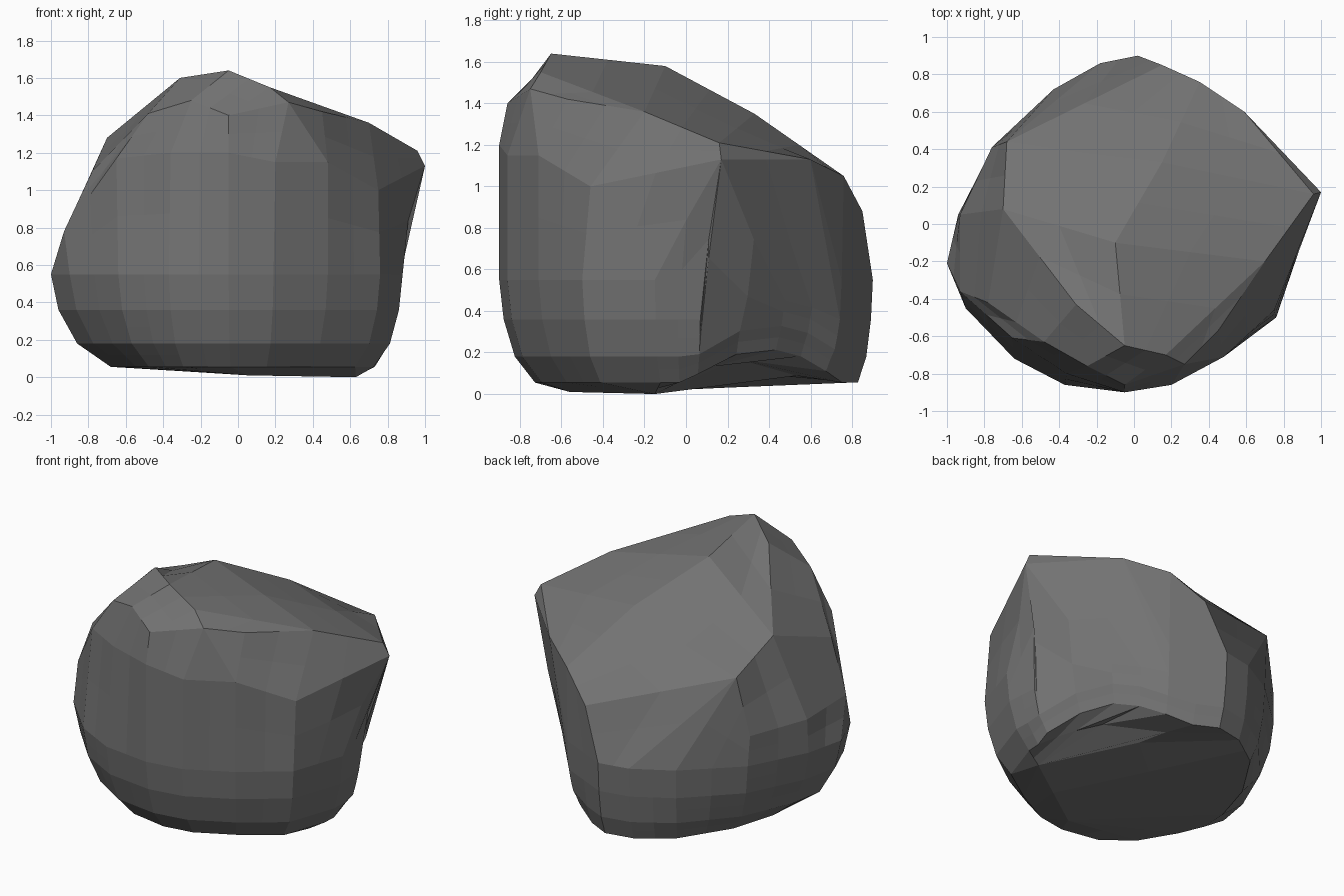
import bpy, bmesh
from mathutils import Vector

if "Cube" in bpy.data.objects:
    bpy.data.objects.remove(bpy.data.objects["Cube"])

# Sloping crown
points = [(-.05, -.65, 1.64), (-.31, -.43, 1.6), (-.1, -.1, 1.58), (.17, -.7, 1.55), (.27, -.75, 1.47),
          (.45, -.57, 1.42), (.7, -.2, 1.36), (.96, .16, 1.21), (1, .17, 1.13), (.59, .6, 1.13),
          (.35, .76, 1.05), (.15, .85, .88), (.15, .33, 1.35), (-.68, .44, 1.13), (-.7, .08, 1.28),
          (-.25, -.76, 1.48), (-.48, -.63, 1.41)]
# Upper walls and the lowest resting points
points += [(-.05, -.86, 1.4), (-.05, -.9, 1.2), (-.36, -.8, 1.2), (.2, -.86, 1.15), (.48, -.71, 1.15),
           (.75, -.46, 1), (-.65, -.61, 1.17), (-.78, -.42, 1.1), (-.93, -.36, .78), (-.93, .05, .77),
           (-.76, .41, .75), (.63, -.15, 0), (.05, -.56, .01)]

# Widest outline (x, y, taper): rings below it narrow toward the ground by the taper
outline = [(-1, -.21, 1), (-.9, -.45, 1), (-.64, -.72, .8), (-.37, -.86, .65), (-.05, -.9, .6),
           (.19, -.86, .6), (.48, -.71, .6), (.76, -.5, .55), (.88, -.15, .55), (.86, .07, .45),
           (.59, .49, .3), (.35, .75, .3), (.02, .9, .25), (-.18, .86, .25), (-.43, .72, .35),
           (-.75, .42, .7), (-.94, .05, .9)]
for z, inset in ((.55, 0), (.36, .04), (.18, .14), (.055, .32)):
    for x, y, taper in outline:
        s = 1 - inset * taper
        points.append((x * s, y * s, z))

# Flat-faced body: hull of the points, merged into quads, then split so it can be dented
bm = bmesh.new()
for p in points:
    bm.verts.new(p)
bmesh.ops.convex_hull(bm, input=bm.verts[:])
bmesh.ops.delete(bm, geom=[v for v in bm.verts if not v.link_faces], context='VERTS')
bmesh.ops.join_triangles(bm, faces=bm.faces[:], angle_face_threshold=.4, angle_shape_threshold=3.1)
bmesh.ops.subdivide_edges(bm, edges=bm.edges[:], cuts=1, use_grid_fill=True)

# Shallow dents: arch under the back right, hollows on the right edge and the left rim
dents = [((.55, .4, .08), .45, (-.01, -.01, .16)), ((.93, .1, .75), .25, (-.04, -.01, 0)),
         ((-.4, .3, 1.28), .3, (.01, -.01, -.04))]
for spot, radius, push in dents:
    for v in bm.verts:
        d = (v.co - Vector(spot)).length / radius
        if d < 1:
            v.co += Vector(push) * (1 - d * d)

bmesh.ops.recalc_face_normals(bm, faces=bm.faces[:])
mesh = bpy.data.meshes.new("boulder")
bm.to_mesh(mesh)
bm.free()
boulder = bpy.data.objects.new("boulder", mesh)
bpy.context.collection.objects.link(boulder)

# Dark grey stone
stone = bpy.data.materials.new("stone")
stone.diffuse_color = (.17, .17, .17, 1)
stone.use_nodes = True
stone.node_tree.nodes["Principled BSDF"].inputs["Base Color"].default_value = stone.diffuse_color
mesh.materials.append(stone)
